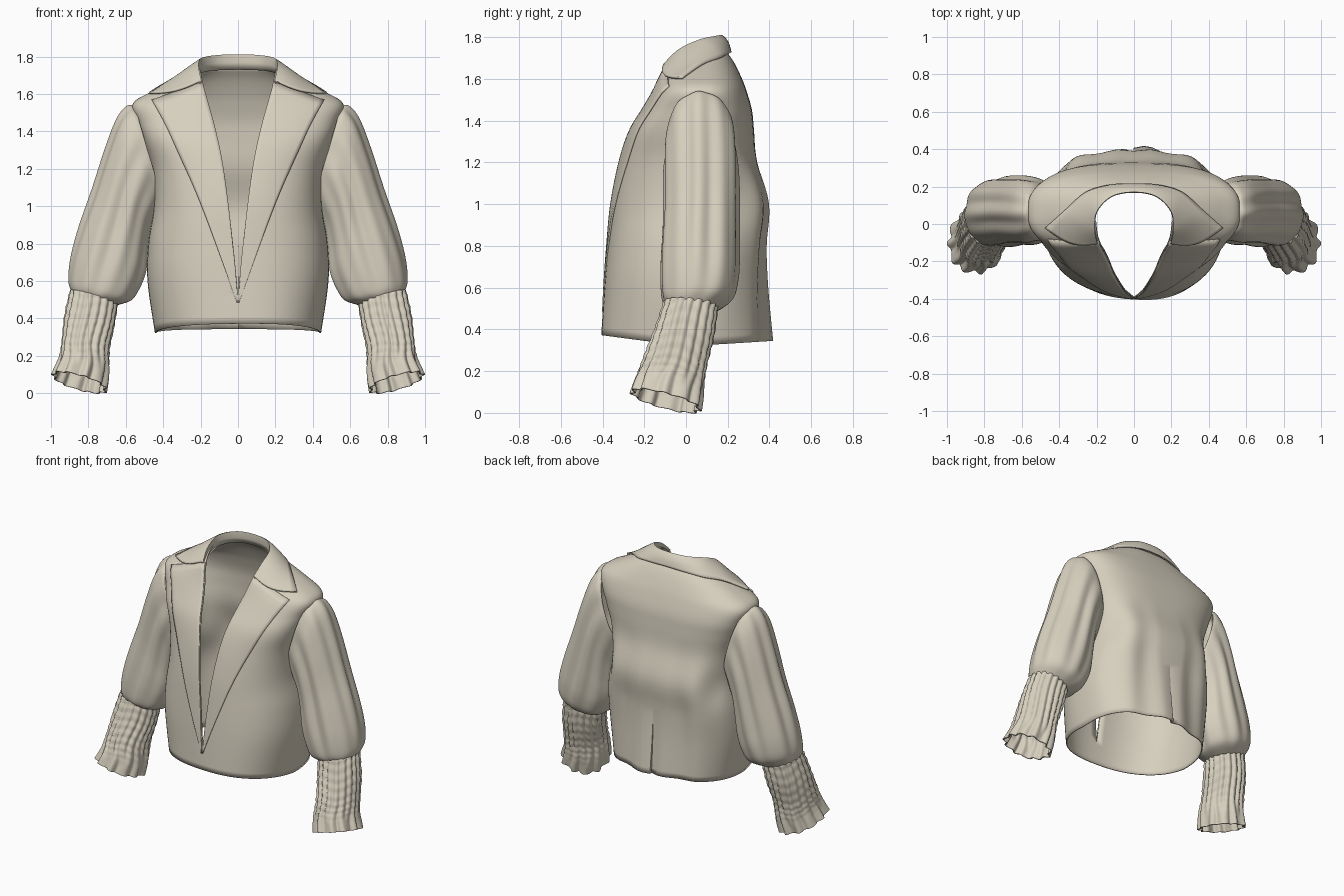
import bpy, bmesh, math
from mathutils import Vector

cube = bpy.data.objects.get("Cube")
if cube:
    bpy.data.objects.remove(cube)

cloth = bpy.data.materials.new("warm_beige_cloth")
cloth.use_nodes = True
BEIGE = (0.68, 0.63, 0.52, 1)
cloth.diffuse_color = BEIGE
cloth.node_tree.nodes["Principled BSDF"].inputs["Base Color"].default_value = BEIGE


def spline(table, steps):
    """Smoothly subdivide rows of numbers (Catmull-Rom)."""
    out, last = [], len(table) - 1
    for i in range(last):
        p = [table[min(max(i + k, 0), last)] for k in (-1, 0, 1, 2)]
        for s in range(steps):
            t = s / steps
            out.append([0.5 * (2 * b + (c - a) * t + (2*a - 5*b + 4*c - d) * t**2
                               + (3*b - a - 3*c + d) * t**3) for a, b, c, d in zip(*p)])
    return out + [list(table[-1])]


def lookup(rows, z):
    """Linear interpolation in rows sorted by their first number."""
    for a, b in zip(rows, rows[1:]):
        if z <= b[0]:
            t = max(0, (z - a[0]) / (b[0] - a[0]))
            return [u + (v - u) * t for u, v in zip(a, b)]
    return rows[-1]


def sheet(name, rows, closed=False, thick=0.008):
    """Skin a grid of points into a thin smooth cloth sheet."""
    bm = bmesh.new()
    grid = [[bm.verts.new(p) for p in row] for row in rows]
    n = len(rows[0])
    for a, b in zip(grid, grid[1:]):
        for i in range(n if closed else n - 1):
            j = (i + 1) % n
            bm.faces.new((a[i], a[j], b[j], b[i]))
    bmesh.ops.remove_doubles(bm, verts=bm.verts, dist=0.0002)
    bmesh.ops.recalc_face_normals(bm, faces=bm.faces)
    mesh = bpy.data.meshes.new(name)
    bm.to_mesh(mesh)
    bm.free()
    obj = bpy.data.objects.new(name, mesh)
    bpy.context.collection.objects.link(obj)
    mesh.materials.append(cloth)
    mod = obj.modifiers.new("thickness", "SOLIDIFY")
    mod.thickness, mod.offset = thick, 0
    bpy.ops.object.select_all(action="DESELECT")
    obj.select_set(True)
    bpy.context.view_layer.objects.active = obj
    bpy.ops.object.shade_smooth_by_angle(angle=math.radians(45))


def mirror_x(rows):
    return [[(-x, y, z) for x, y, z in row] for row in rows]


# Torso levels: height, half width, front y, back y, middle y, front and back squareness
torso = spline([
    (0.32, 0.44, -0.4, 0.385, 0.03, 2.4, 2.5), (0.6, 0.48, -0.385, 0.37, 0.03, 2.4, 2.6),
    (0.8, 0.475, -0.37, 0.37, 0.03, 2.4, 3), (1.0, 0.445, -0.35, 0.387, 0.04, 2.5, 3.3),
    (1.2, 0.455, -0.31, 0.335, 0.05, 2.7, 3), (1.35, 0.5, -0.26, 0.322, 0.06, 3, 3),
    (1.45, 0.535, -0.2, 0.312, 0.07, 3, 3), (1.545, 0.56, -0.145, 0.285, 0.07, 2.8, 2.7),
    (1.61, 0.46, -0.12, 0.26, 0.08, 2.5, 2.5), (1.68, 0.32, -0.09, 0.225, 0.08, 2.5, 2.5),
    (1.73, 0.22, -0.06, 0.19, 0.08, 2.5, 2.5)], 5)
# Front opening: height, half gap
opening = spline([(0.48, 0), (0.72, 0.02), (1.0, 0.05), (1.25, 0.085),
                  (1.45, 0.13), (1.62, 0.178), (1.74, 0.205)], 4)


def front_y(x, z):
    _, w, f, _, m, p, _ = lookup(torso, z)
    return m - (m - f) * max(0, 1 - min(1, abs(x) / w) ** p) ** (1 / p)


def torso_half(side, n=44):
    rows = []
    for z, w, f, b, m, pf, pb in torso:
        gap = min(max(0, lookup(opening, z)[1]), 0.93 * w)
        start = math.asin((gap / w) ** (pf / 2))
        low = max(0, 1 - (z - 0.32) / 0.6)
        row = []
        for i in range(n + 1):
            a = start + (math.pi - start) * i / n
            s, c = (0 if i == n else math.sin(a)), math.cos(a)
            p, depth = (pf, m - f) if c > 0 else (pb, b - m)
            x = side * w * s ** (2 / p)
            y = m - math.copysign(abs(c) ** (2 / p), c) * depth
            if c > 0:  # left front sits a little further out than the right
                y -= 0.06 * x * c * low
            else:  # soft folds across the lower back and a tuck under each arm
                y += 0.014 * c * c * math.cos((abs(x) - 0.07) * 24) * min(1, max(0, (1.3 - z) * 2))
                y -= 0.05 * math.exp(-((abs(x) - 0.41) / 0.06) ** 2 - ((z - 1) / 0.12) ** 2)
                if side > 0 and z < 0.78:  # overlapping back vent
                    y += 0.02 * (0.78 - z) / 0.44 * max(0, 1 - abs(x) / 0.25)
            row.append((x, y, z + (-0.13 * y if y < 0 else 0.06 * y) * low))
        rows.append(row)
    return rows


# Both halves meet at the back seam and below the front opening
sheet("jacket_body", [l + r[::-1] for l, r in zip(torso_half(1), torso_half(-1))])

# Lapels lie just proud of the chest
outer_edge = spline([(0.48, 0.005), (0.72, 0.09), (1.04, 0.21), (1.3, 0.325),
                     (1.44, 0.39), (1.567, 0.46)], 6)
lapel = []
for k in range(33):
    t = k / 32
    zi, zo = 0.485 + (1.665 - 0.485) * t, 0.485 + (1.567 - 0.485) * t
    xi, xo = lookup(opening, zi)[1], lookup(outer_edge, zo)[1]
    row = []
    for i in range(13):
        s = i / 12
        x, z = xi + (xo - xi) * s, zi + (zo - zi) * s
        row.append((x, front_y(x, z) - 0.007 - 0.007 * t, z))
    lapel.append(row)
sheet("lapel_left", lapel)
sheet("lapel_right", mirror_x(lapel))

# Collar stations: fold line xyz, outer edge xyz, mid-width push in y and z
collar_half = [
    (0.2, -0.105, 1.67, 0.475, -0.02, 1.605, -0.04, -0.02),
    (0.213, -0.03, 1.74, 0.36, 0.08, 1.672, -0.01, 0.012),
    (0.2, 0.07, 1.785, 0.255, 0.168, 1.703, 0.005, 0.012),
    (0.12, 0.15, 1.802, 0.13, 0.205, 1.722, 0.006, 0.008),
    (0, 0.173, 1.806, 0, 0.212, 1.728, 0.006, 0.006)]
collar_full = collar_half + [(-s[0], s[1], s[2], -s[3], *s[4:]) for s in collar_half[-2::-1]]
collar = []
for st in spline(collar_full, 7):
    fold, edge, push = Vector(st[:3]), Vector(st[3:6]), Vector((0, st[6], st[7]))
    away = Vector((fold.x, fold.y, 0)).normalized()
    drop = 0.075 * min(1, max(0.15, (fold.z - 1.66) / 0.1))
    row = [fold + away * 0.008 - Vector((0, 0, drop)), fold - Vector((0, 0, drop / 2))]
    for i in range(9):
        s = i / 8
        row.append(fold.lerp(edge, s) + push * math.sin(math.pi * s))
    collar.append(row)
sheet("collar", collar, thick=0.012)


def tube(table, steps, n, ripple):
    """Tube through rings: inner x,z, outer x,z, front y, back y, front lift."""
    rows = spline(table, steps)
    out = []
    for k, (xi, zi, xo, zo, f, b, lift) in enumerate(rows):
        t = k / (len(rows) - 1)
        row = []
        for i in range(n):
            a = 2 * math.pi * i / n
            c, s = math.cos(a), math.sin(a)
            r = (1 + ripple(a, t)) / (abs(c) ** 2.3 + abs(s) ** 2.3) ** (1 / 2.3)
            c, s = r * c, r * s
            row.append(((xi + xo) / 2 + c * (xo - xi) / 2, (f + b) / 2 + s * (b - f) / 2,
                        (zi + zo) / 2 + c * (zo - zi) / 2 - s * lift))
        out.append(row)
    return out


def sleeve_folds(a, t):
    soft = math.sin(math.pi * min(0.95, t))
    return soft * (0.035 * math.cos(7 * a + 1.2 * t) + 0.03 * math.cos(11 * a + 1 - t))


def cuff_gathers(a, t):
    pleats = math.cos(18 * a + 0.8 * math.sin(9 * t))
    frill = min(1, max(0, (t - 0.55) / 0.3))
    shirred = 0.045 * pleats + 0.014 * math.cos(t * 62 + 2 * math.cos(3 * a))
    loose = 0.07 * math.cos(11 * a + 0.6) * (0.5 + t / 2) + 0.02 * pleats
    return shirred * (1 - frill) + loose * frill


sleeve = tube([
    (0.41, 1.05, 0.55, 1.525, -0.085, 0.22, 0), (0.42, 1.02, 0.585, 1.53, -0.09, 0.23, 0),
    (0.445, 0.96, 0.64, 1.46, -0.1, 0.24, 0), (0.475, 0.88, 0.7, 1.3, -0.1, 0.245, 0),
    (0.49, 0.77, 0.77, 1.08, -0.1, 0.245, 0), (0.5, 0.66, 0.84, 0.88, -0.11, 0.245, 0),
    (0.53, 0.57, 0.885, 0.72, -0.115, 0.24, 0), (0.575, 0.5, 0.9, 0.6, -0.11, 0.215, 0),
    (0.65, 0.475, 0.885, 0.54, -0.09, 0.14, 0.01)], 6, 96, sleeve_folds)
cuff = tube([
    (0.65, 0.485, 0.89, 0.55, -0.1, 0.145, 0.01), (0.67, 0.36, 0.92, 0.41, -0.14, 0.125, 0.02),
    (0.695, 0.23, 0.935, 0.27, -0.19, 0.09, 0.03), (0.695, 0.12, 0.95, 0.18, -0.225, 0.075, 0.035),
    (0.71, 0.02, 0.985, 0.095, -0.255, 0.06, 0.04)], 12, 160, cuff_gathers)
for part, rows in (("sleeve", sleeve), ("gathered_cuff", cuff)):
    sheet(part + "_left", rows, closed=True)
    sheet(part + "_right", mirror_x(rows), closed=True)
